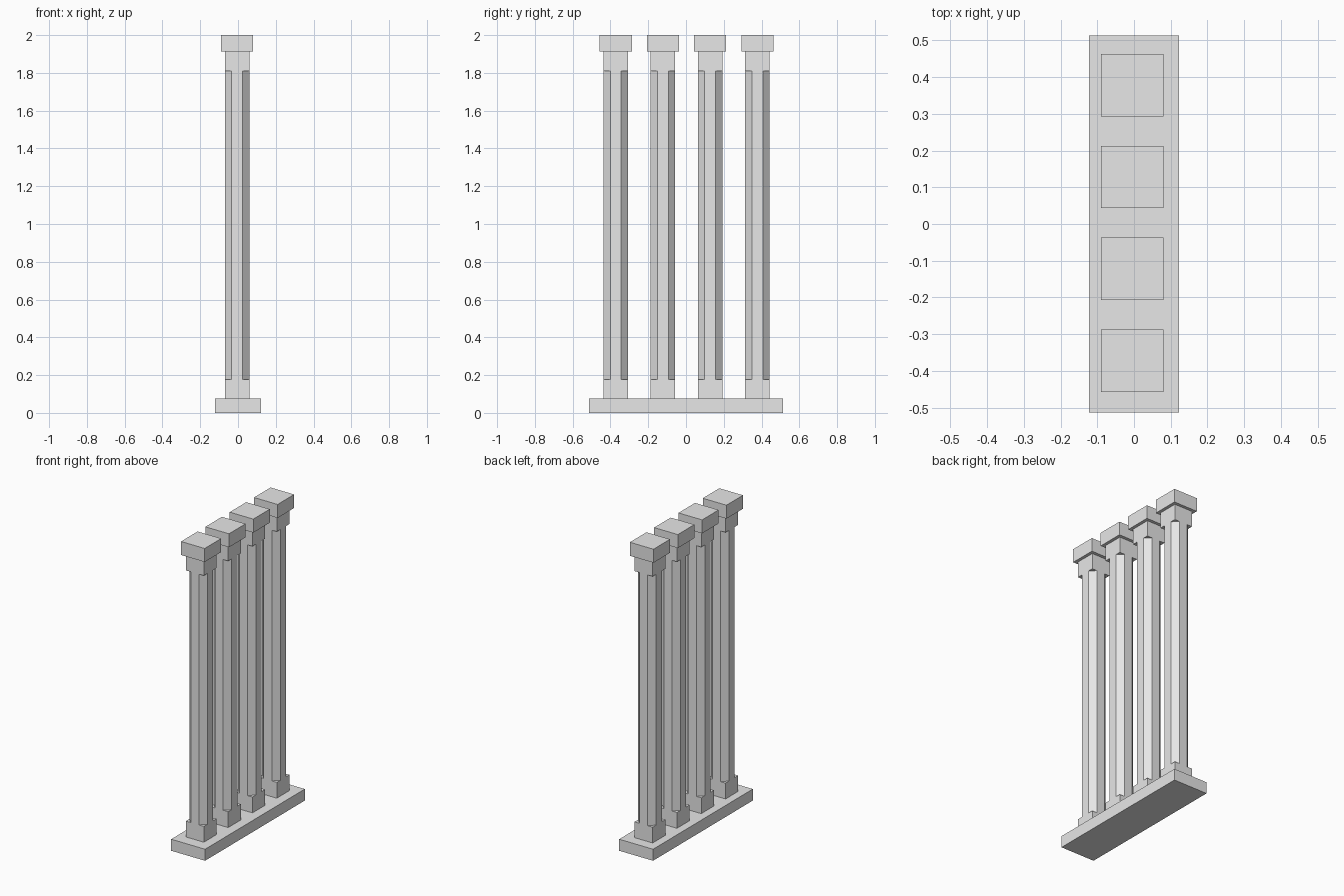
import bpy
import bmesh

cube = bpy.data.objects.get("Cube")
if cube:
    bpy.data.objects.remove(cube)

stone = bpy.data.materials.new("light_stone")
stone.use_nodes = True
stone.diffuse_color = (0.8, 0.8, 0.8, 1)
stone.node_tree.nodes["Principled BSDF"].inputs["Base Color"].default_value = (0.8, 0.8, 0.8, 1)


def block(name, x, y, width, depth, bottom, top, chamfer=0):
    """Upright box, with its vertical corners optionally cut off."""
    bm = bmesh.new()
    bmesh.ops.create_cube(bm, size=1)
    bmesh.ops.scale(bm, vec=(width, depth, top - bottom), verts=bm.verts)
    if chamfer:
        upright = [e for e in bm.edges
                   if abs(e.verts[0].co.z - e.verts[1].co.z) > 0.01]
        bmesh.ops.bevel(bm, geom=upright, offset=chamfer, segments=1,
                        affect='EDGES')
    mesh = bpy.data.meshes.new(name)
    bm.to_mesh(mesh)
    bm.free()
    mesh.materials.append(stone)
    obj = bpy.data.objects.new(name, mesh)
    obj.location = (x, y, (bottom + top) / 2)
    bpy.context.collection.objects.link(obj)
    return obj


# Shared plinth
block("plinth", 0, 0, 0.244, 1.026, 0, 0.075)

# Row of four columns: square foot, eight-sided shaft, square neck, wider cap
COLUMN_X = -0.005
SPACING = 0.25
for i in range(4):
    y = 0.003 + (i - 1.5) * SPACING
    n = i + 1
    block(f"column_foot_{n}", COLUMN_X, y, 0.13, 0.13, 0.075, 0.178)
    block(f"column_shaft_{n}", COLUMN_X, y, 0.13, 0.13, 0.178, 1.81, chamfer=0.036)
    block(f"column_neck_{n}", COLUMN_X, y, 0.13, 0.13, 1.81, 1.912)
    block(f"column_cap_{n}", COLUMN_X, y, 0.17, 0.17, 1.912, 2)
